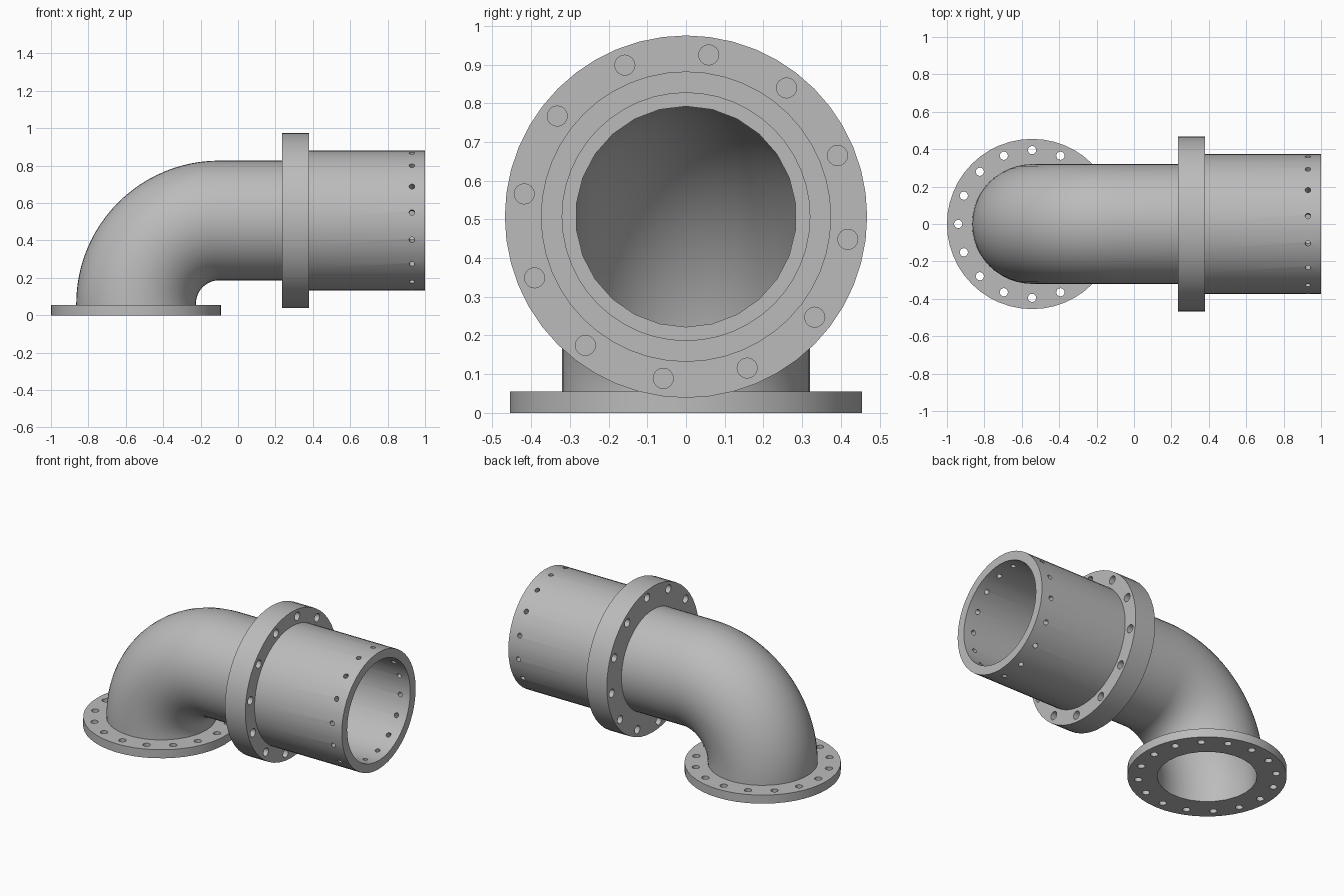
import bpy, bmesh
from math import sin, cos, pi, radians
from mathutils import Vector, Matrix

cube = bpy.data.objects.get("Cube")
if cube:
    bpy.data.objects.remove(cube, do_unlink=True)

GREY = (0.5, 0.5, 0.5, 1)
metal = bpy.data.materials.new("grey metal")
metal.use_nodes = True
metal.diffuse_color = GREY
metal.node_tree.nodes["Principled BSDF"].inputs["Base Color"].default_value = GREY

AXIS_X = -0.545    # upright pipe axis
AXIS_Z = 0.507     # level pipe axis
BEND = 0.445       # bend radius
PIPE, BORE, SLEEVE = 0.32, 0.285, 0.375


def finish(name, bm):
    bmesh.ops.recalc_face_normals(bm, faces=bm.faces)
    mesh = bpy.data.meshes.new(name)
    bm.to_mesh(mesh)
    bm.free()
    mesh.materials.append(metal)
    obj = bpy.data.objects.new(name, mesh)
    bpy.context.collection.objects.link(obj)
    return obj


def rod(name, path, radius, sides):
    """Solid round bar along a path of (x, z) points."""
    pts = [Vector((x, 0, z)) for x, z in path]
    side = Vector((0, 1, 0))
    bm = bmesh.new()
    rings = []
    for i, p in enumerate(pts):
        tangent = (pts[min(i + 1, len(pts) - 1)] - pts[max(i - 1, 0)]).normalized()
        up = side.cross(tangent)
        rings.append([bm.verts.new(p + radius * (up * cos(a) + side * sin(a)))
                      for a in (2 * pi * k / sides for k in range(sides))])
    for r, s in zip(rings, rings[1:]):
        for k in range(sides):
            n = (k + 1) % sides
            bm.faces.new((r[k], r[n], s[n], s[k]))
    bm.faces.new(rings[0])
    bm.faces.new(rings[-1])
    return finish(name, bm)


def pins(name, centres, direction, radius, depth):
    """Group of small cylinders; direction is a function of the centre."""
    bm = bmesh.new()
    for c in centres:
        turn = direction(c).to_track_quat('Z', 'Y').to_matrix().to_4x4()
        bmesh.ops.create_cone(bm, cap_ends=True, segments=16, radius1=radius,
                              radius2=radius, depth=depth,
                              matrix=Matrix.Translation(c) @ turn)
    return finish(name, bm)


def cut(obj, *cutters):
    for c in cutters:
        c.hide_render = True
        mod = obj.modifiers.new("cut", 'BOOLEAN')
        mod.operation = 'DIFFERENCE'
        mod.solver = 'EXACT'
        mod.object = c
        bpy.context.view_layer.objects.active = obj
        bpy.ops.object.modifier_apply(modifier=mod.name)
        bpy.data.objects.remove(c, do_unlink=True)


def elbow_path(bottom, end):
    """Up, round a quarter bend, then level along +x."""
    cx, cz = AXIS_X + BEND, AXIS_Z - BEND
    steps = 24
    arc = [(cx - BEND * cos(a), cz + BEND * sin(a))
           for a in (pi / 2 * i / steps for i in range(steps + 1))]
    return [(AXIS_X, bottom)] + arc + [(end, AXIS_Z)]


def level(x0, x1):
    return [(x0, AXIS_Z), (x1, AXIS_Z)]


def around_level(x, radius, count, start):
    """Points around the level axis, angles from the top towards +y."""
    return [Vector((x, radius * sin(a), AXIS_Z + radius * cos(a)))
            for a in (radians(start) + 2 * pi * k / count for k in range(count))]


# Elbow pipe
elbow = rod("elbow_pipe", elbow_path(0.03, 0.31), PIPE, 48)
cut(elbow, rod("elbow_bore", elbow_path(-0.1, 0.4), BORE, 26))

# Base flange with through holes
base = rod("base_flange", [(AXIS_X, 0), (AXIS_X, 0.055)], 0.455, 48)
base_holes = [Vector((AXIS_X + 0.395 * cos(a), 0.395 * sin(a), 0.03))
              for a in (2 * pi * k / 16 for k in range(16))]
cut(base, rod("base_bore", [(AXIS_X, -0.1), (AXIS_X, 0.2)], BORE, 26),
    pins("base_bolt_holes", base_holes, lambda c: Vector((0, 0, 1)), 0.022, 0.2))

# Joint collar with blind bolt holes on both faces
collar = rod("joint_collar", level(0.235, 0.38), 0.468, 48)
cut(collar, rod("collar_bore", level(0.1, 0.5), 0.30, 48),
    rod("collar_socket", level(0.30, 0.5), 0.35, 48))
for x in (0.235, 0.38):
    cut(collar, pins("collar_bolt_holes", around_level(x, 0.422, 12, 8),
                     lambda c: Vector((1, 0, 0)), 0.026, 0.13))

# Outlet sleeve with a row of radial holes
sleeve = rod("outlet_sleeve", level(0.30, 1.0), SLEEVE, 48)
cut(sleeve, rod("sleeve_bore", level(0.2, 1.1), PIPE, 48),
    pins("sleeve_holes", around_level(0.93, 0.35, 16, 6.5),
         lambda c: c - Vector((c.x, 0, AXIS_Z)), 0.015, 0.14))

# Smooth round walls, keep rims sharp
bpy.ops.object.select_all(action='DESELECT')
for obj in (elbow, base, collar, sleeve):
    obj.select_set(True)
bpy.context.view_layer.objects.active = elbow
bpy.ops.object.shade_smooth_by_angle(angle=radians(30))
